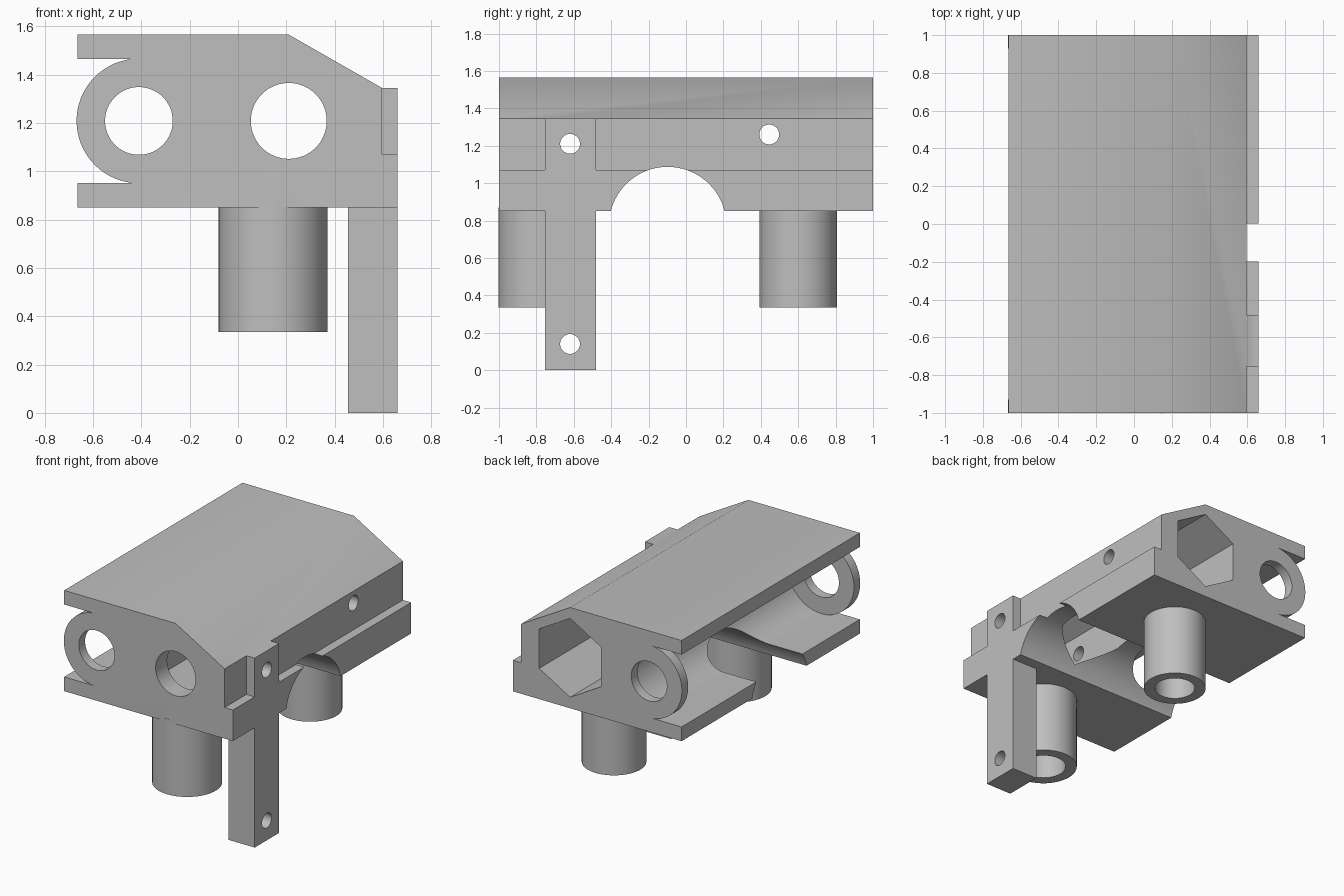
import bpy, bmesh, math

cube = bpy.data.objects.get("Cube")
if cube:
    bpy.data.objects.remove(cube, do_unlink=True)

# One plastic colour
grey = bpy.data.materials.new("plain grey plastic")
grey.use_nodes = True
grey.diffuse_color = (0.52, 0.52, 0.52, 1)
bsdf = next(n for n in grey.node_tree.nodes if n.type == 'BSDF_PRINCIPLED')
bsdf.inputs["Base Color"].default_value = grey.diffuse_color


def prism(name, profile, axis, lo, hi):
    """Extrude a 2D profile along the named axis."""
    place = {'x': lambda a, b, t: (t, a, b),
             'y': lambda a, b, t: (a, t, b),
             'z': lambda a, b, t: (a, b, t)}[axis]
    bm = bmesh.new()
    ends = [[bm.verts.new(place(a, b, t)) for a, b in profile] for t in (lo, hi)]
    n = len(profile)
    for ring in ends:
        bm.faces.new(ring)
    for i in range(n):
        j = (i + 1) % n
        bm.faces.new((ends[0][i], ends[0][j], ends[1][j], ends[1][i]))
    bmesh.ops.recalc_face_normals(bm, faces=bm.faces)
    mesh = bpy.data.meshes.new(name)
    bm.to_mesh(mesh)
    bm.free()
    mesh.materials.append(grey)
    obj = bpy.data.objects.new(name, mesh)
    bpy.context.collection.objects.link(obj)
    return obj


def arc(a, b, r, n=64, start=0.0, sweep=math.tau):
    """Points on a circle, or on an arc including its end."""
    div = n if sweep == math.tau else n - 1
    return [(a + r * math.cos(start + sweep * i / div),
             b + r * math.sin(start + sweep * i / div)) for i in range(n)]


def rect(a0, a1, b0, b1):
    return [(a0, b0), (a1, b0), (a1, b1), (a0, b1)]


def combine(target, tool, operation):
    """Apply a boolean and discard the tool."""
    tool.hide_render = True
    mod = target.modifiers.new("join", 'BOOLEAN')
    mod.operation, mod.object, mod.solver = operation, tool, 'EXACT'
    bpy.context.view_layer.update()
    result = bpy.data.meshes.new_from_object(
        target.evaluated_get(bpy.context.evaluated_depsgraph_get()))
    target.modifiers.clear()
    target.data = result
    bpy.data.objects.remove(tool, do_unlink=True)


def add(tool):
    combine(body, tool, 'UNION')


def cut(tool):
    combine(body, tool, 'DIFFERENCE')


ROD_X, ROD_Z, SLOT_R = -0.41, 1.208, 0.257
NUT_X, POST_X = 0.21, 0.145

# Main block with sloped shoulder and side ledge
body = prism("carriage_bracket", [
    (-0.665, 0.85), (0.66, 0.85), (0.66, 1.07), (0.595, 1.07),
    (0.595, 1.345), (0.21, 1.565), (-0.665, 1.565)], 'y', -1, 1)

# Open rod channel along the side
cut(prism("channel_cutter",
          [(-0.8, ROD_Z - SLOT_R)]
          + arc(ROD_X, ROD_Z, SLOT_R, 40, -math.pi / 2, math.pi)
          + [(-0.8, ROD_Z + SLOT_R)], 'y', -1.1, 1.1))

# Retaining rings closing both channel ends
for lo, hi in ((-1, -0.93), (0.93, 1)):
    add(prism("end_ring", arc(ROD_X, ROD_Z, SLOT_R + 0.001), 'y', lo, hi))
cut(prism("rod_hole_cutter", arc(ROD_X, ROD_Z, 0.14), 'y', -1.1, 1.1))

# Hanging leg with the tab above the ledge
add(prism("leg", rect(0.455, 0.66, -0.755, -0.482), 'z', 0, 1.345))

# Hollow round posts underneath: centre y, radius, bore
for y, r, bore in ((-0.777, 0.225, 0.15), (0.6, 0.208, 0.135)):
    add(prism("post", arc(POST_X, y, r), 'z', 0.335, 0.87))
    cut(prism("bore_cutter", arc(POST_X, y, bore), 'z', 0.2, 0.86))

# Hexagonal pocket from the back, round hole through the front wall
cut(prism("hex_cutter", arc(NUT_X, ROD_Z, 0.28, 6, math.pi / 2), 'y', -0.87, 1.1))
cut(prism("front_hole_cutter", arc(NUT_X, ROD_Z, 0.157), 'y', -1.1, -0.8))

# Arch across the underside
cut(prism("arch_cutter", arc(-0.098, 0.773, 0.314, 96), 'x', -1, 1))

# Cross screw holes
for y, z in ((-0.62, 1.21), (0.445, 1.26), (-0.62, 0.14)):
    cut(prism("screw_cutter", arc(y, z, 0.053, 32), 'x', -1, 1))

# Finish
body.data.name = "carriage_bracket"
body.data.materials.clear()
body.data.materials.append(grey)
for face in body.data.polygons:
    face.material_index = 0
bpy.ops.object.select_all(action='DESELECT')
body.select_set(True)
bpy.context.view_layer.objects.active = body
bpy.ops.object.shade_smooth_by_angle(angle=math.radians(30))
